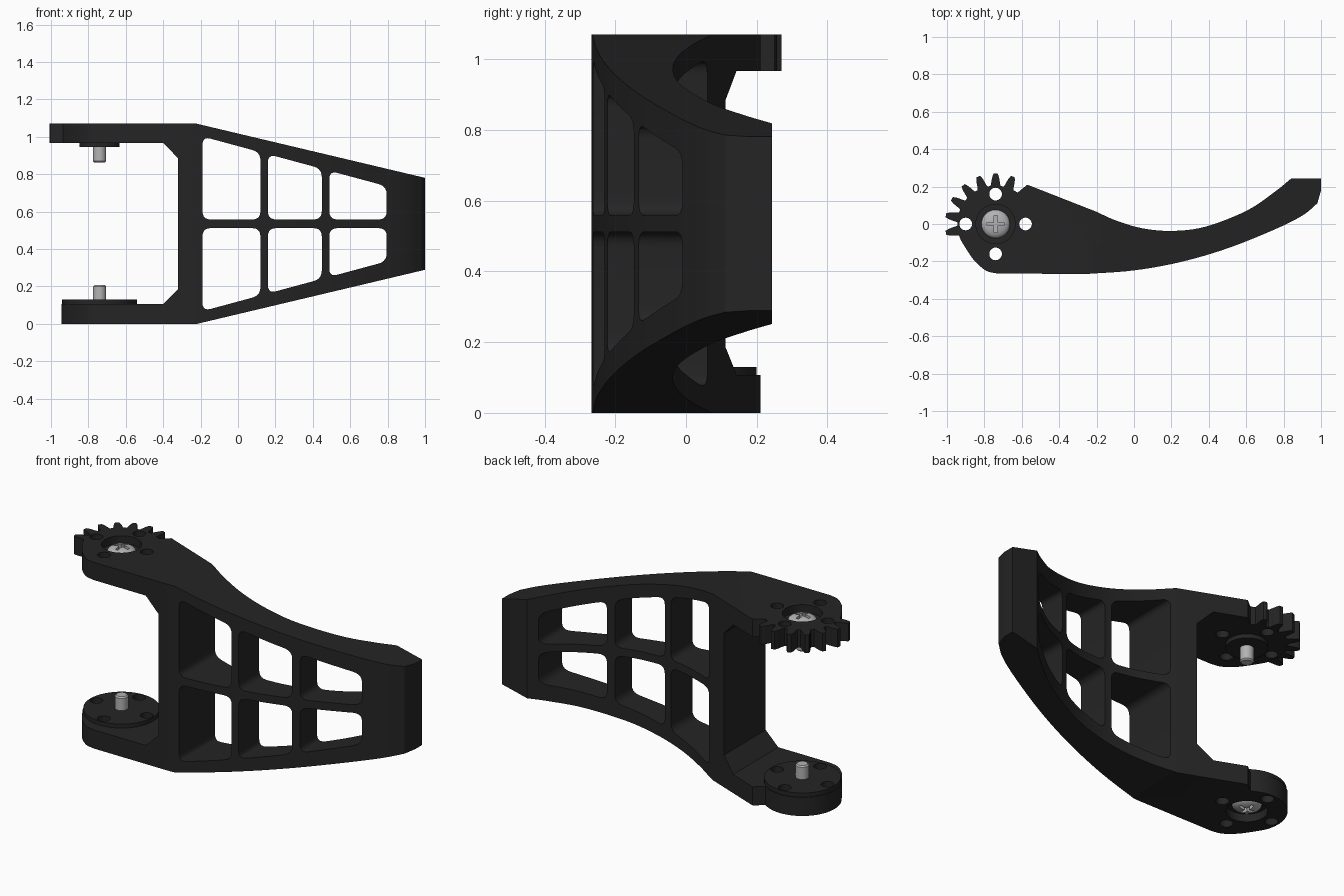
import bpy, bmesh, math
from mathutils import Vector

if "Cube" in bpy.data.objects:
    bpy.data.objects.remove(bpy.data.objects["Cube"])

H = 1.07                 # total height
CX = -0.74               # pivot axis x (y = 0)


def material(name, v):
    m = bpy.data.materials.new(name)
    m.diffuse_color = (v, v, v * 1.03, 1)
    m.use_nodes = True
    m.node_tree.nodes["Principled BSDF"].inputs["Base Color"].default_value = m.diffuse_color
    return m


BLACK, STEEL = material("black_plastic", 0.018), material("steel", 0.45)


def prisms(name, outlines, axis, lo, hi):
    """Extrude 2D outlines along z (points are x,y) or y (points are x,z)."""
    bm = bmesh.new()
    for pts in outlines:
        put = (lambda p, h: (p[0], p[1], h)) if axis == 'z' else (lambda p, h: (p[0], h, p[1]))
        a = [bm.verts.new(put(p, lo)) for p in pts]
        b = [bm.verts.new(put(p, hi)) for p in pts]
        bm.faces.new(a)
        bm.faces.new(b[::-1])
        for i in range(len(pts)):
            j = (i + 1) % len(pts)
            bm.faces.new((a[i], b[i], b[j], a[j]))
    return finish(name, bm)


def finish(name, bm):
    bmesh.ops.recalc_face_normals(bm, faces=bm.faces)
    me = bpy.data.meshes.new(name)
    bm.to_mesh(me)
    bm.free()
    ob = bpy.data.objects.new(name, me)
    bpy.context.collection.objects.link(ob)
    return ob


def lathe(name, profile, n=32):
    """Revolve (r, z) points around the pivot axis."""
    bm = bmesh.new()
    vs = [bm.verts.new((CX + r, 0, z)) for r, z in profile]
    es = [bm.edges.new(vs[i:i + 2]) for i in range(len(vs) - 1)]
    bmesh.ops.spin(bm, geom=vs + es, cent=(CX, 0, 0), axis=(0, 0, 1),
                   angle=2 * math.pi, steps=n)
    bmesh.ops.remove_doubles(bm, verts=bm.verts, dist=1e-4)
    return finish(name, bm)


def boolean(ob, cutter, op='DIFFERENCE', drop=True):
    mod = ob.modifiers.new("bool", 'BOOLEAN')
    mod.operation, mod.object, mod.solver = op, cutter, 'EXACT'
    dg = bpy.context.evaluated_depsgraph_get()
    me = bpy.data.meshes.new_from_object(ob.evaluated_get(dg))
    ob.modifiers.clear()
    ob.data = me
    if drop:
        bpy.data.objects.remove(cutter)


def spline(pts, steps=6):
    """Catmull-Rom curve through 2D points."""
    p = [Vector(q) for q in pts]
    p = [2 * p[0] - p[1]] + p + [2 * p[-1] - p[-2]]
    out = []
    for i in range(1, len(p) - 2):
        a, b, c, d = p[i - 1:i + 3]
        for k in range(steps):
            t = k / steps
            out.append(0.5 * (2 * b + (c - a) * t + (2 * a - 5 * b + 4 * c - d) * t * t
                              + (3 * b - a - 3 * c + d) * t ** 3))
    return [tuple(v) for v in out] + [tuple(pts[-1])]


def rounded(pts, r=0.045, n=5):
    out = []
    for i, q in enumerate(pts):
        q = Vector(q)
        a = q + (Vector(pts[i - 1]) - q).normalized() * r
        b = q + (Vector(pts[(i + 1) % len(pts)]) - q).normalized() * r
        for k in range(n + 1):
            t = k / n
            out.append(tuple(a * (1 - t) ** 2 + q * 2 * t * (1 - t) + b * t * t))
    return out


def polar(r, deg, cx=CX, cy=0):
    a = math.radians(deg)
    return (cx + r * math.cos(a), cy + r * math.sin(a))


def circle(cx, cy, r, n=24):
    return [polar(r, 360 * k / n, cx, cy) for k in range(n)]


def color(ob, mat):
    ob.data.materials.clear()
    ob.data.materials.append(mat)
    bpy.ops.object.select_all(action='DESELECT')
    ob.select_set(True)
    bpy.context.view_layer.objects.active = ob
    bpy.ops.object.shade_smooth_by_angle(angle=math.radians(28))


# Body: plan outline crossed with the tapered C-shaped front outline
back = spline([(-0.2, 0.065), (-0.1, 0.02), (0.04, -0.022), (0.2, -0.037), (0.38, -0.015),
               (0.6, 0.07), (0.75, 0.17), (0.84, 0.243)])
front = spline([(0.98, 0.11), (0.9, 0.045), (0.75, -0.03), (0.5, -0.13), (0.25, -0.203),
                (0.0, -0.248), (-0.25, -0.267)])
plan = ([(-0.57, 0.21)] + back + [(1.0, 0.243), (1.0, 0.18)] + front
        + spline([(-0.73, -0.265), (-0.79, -0.25), (-0.85, -0.2), (-0.89, -0.145)], 4)
        + [polar(0.205, a) for a in range(205, 54, -6)])
side = [(-1.1, 0), (-0.22, 0), (1.1, 0.313), (1.1, 0.713 + 0.044), (1.1, H - 0.313), (-0.22, H),
        (-1.1, H), (-1.1, 0.968), (-0.4, 0.968), (-0.32, 0.885), (-0.32, 0.185),
        (-0.4, 0.107), (-1.1, 0.107)]
side.pop(3)
body = prisms("arm_body", [plan], 'z', -0.1, 1.2)
boolean(body, prisms("front_outline", [side], 'y', -0.5, 0.5), 'INTERSECT')

# Six rounded windows, lower row mirrored from the upper
rim = lambda x: 1.01 - 0.27 * (x + 0.22)
windows = []
for x0, x1 in ((-0.19, 0.12), (0.16, 0.448), (0.488, 0.795)):
    up = rounded([(x0, 0.558), (x1, 0.558), (x1, rim(x1)), (x0, rim(x0))])
    windows += [up, [(x, H - z) for x, z in up]]
boolean(body, prisms("window_cutter", windows, 'y', -0.6, 0.6))

# Hub pads facing each other inside the fork
lower_pad = prisms("lower_hub_pad", [circle(CX, 0, 0.2, 48)], 'z', 0.1, 0.13)
upper_pad = prisms("upper_hub_pad", [circle(CX, 0, 0.107, 40)], 'z', 0.945, 0.975)

# Four through holes around the pivot, then screw counterbores
holes = prisms("hole_cutter", [circle(*polar(0.16, a), 0.034) for a in (0, 90, 180, 270)],
               'z', -0.2, 1.3)
boolean(lower_pad, holes, drop=False)
boolean(body, holes)
for lo, hi in ((H - 0.045, 1.2), (-0.1, 0.045)):
    boolean(body, prisms("counterbore", [circle(CX, 0, 0.105, 40)], 'z', lo, hi))

# Partial gear: seven teeth around the upper hub
teeth = []
for a in range(70, 191, 20):
    half = [(0.2, 8.5), (0.215, 6.5), (0.235, 5.2), (0.255, 3.8), (0.27, 2.2)]
    teeth.append([polar(r, a - w) for r, w in half] + [polar(r, a + w) for r, w in half[::-1]])
gear = prisms("gear_teeth", teeth, 'z', 0.966, H)

for ob in (body, lower_pad, upper_pad, gear):
    color(ob, BLACK)

# Cross-head screws, lower one mirrored
dome = [(0.076 * math.sin(math.radians(a)), 1.03 + 0.032 * math.cos(math.radians(a)))
        for a in range(0, 91, 15)]
w, l = 0.009, 0.045
cross = [(CX + x, y) for x, y in ((w, w), (w, l), (-w, l), (-w, w), (-l, w), (-l, -w), (-w, -w),
                                  (-w, -l), (w, -l), (w, -w), (l, -w), (l, w))]
for name, flip in (("upper_screw", False), ("lower_screw", True)):
    z = (lambda v: H - v) if flip else (lambda v: v)
    prof = dome + [(0.076, 1.015), (0.035, 1.015), (0.035, 0.87), (0.028, 0.863), (0, 0.863)]
    screw = lathe(name, [(r, z(v)) for r, v in prof])
    boolean(screw, prisms("cross_slot", [cross], 'z', *sorted((z(1.035), z(1.2)))))
    color(screw, STEEL)
